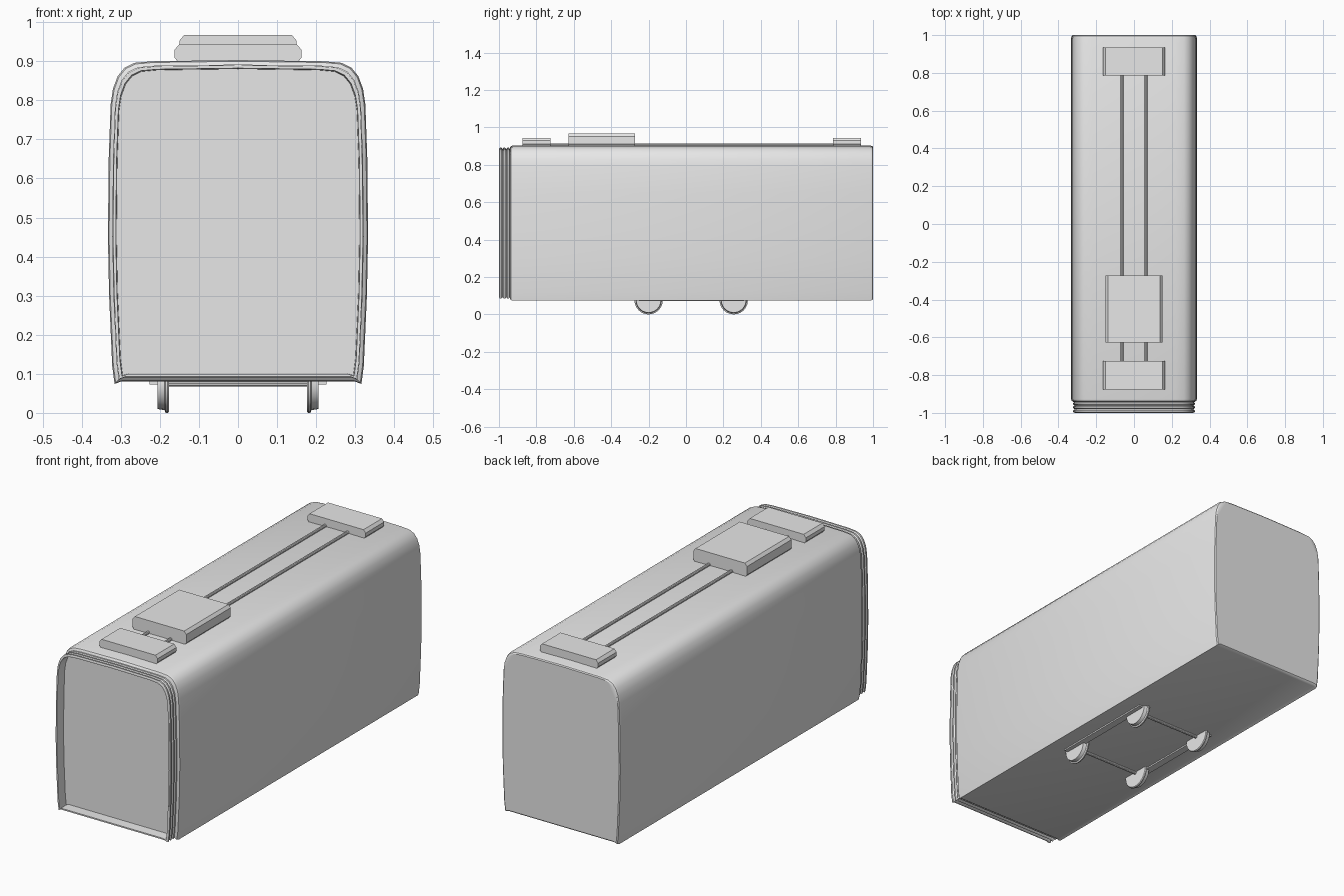
import bpy, bmesh, math
from mathutils import Matrix, Vector

old = bpy.data.objects.get("Cube")
if old:
    bpy.data.objects.remove(old, do_unlink=True)

grey = bpy.data.materials.new("plain grey")
grey.use_nodes = True
GREY = (0.8, 0.8, 0.8, 1)
grey.diffuse_color = GREY
grey.node_tree.nodes["Principled BSDF"].inputs["Base Color"].default_value = GREY


def finish(bm, name):
    bmesh.ops.recalc_face_normals(bm, faces=bm.faces)
    mesh = bpy.data.meshes.new(name)
    bm.to_mesh(mesh)
    bm.free()
    obj = bpy.data.objects.new(name, mesh)
    bpy.context.collection.objects.link(obj)
    mesh.materials.append(grey)
    bpy.ops.object.select_all(action='DESELECT')
    obj.select_set(True)
    bpy.context.view_layer.objects.active = obj
    bpy.ops.object.shade_smooth_by_angle(angle=math.radians(32))
    return obj


def loft(name, section, rings, caps=(True, True)):
    """Sweep an x-z section along y; each ring is (y, inset)."""
    bm = bmesh.new()
    mid = 0.48
    loops = []
    for y, d in rings:
        sx, sz = 1 - d / 0.33, 1 - d / 0.41
        loops.append([bm.verts.new((x * sx, y, mid + (z - mid) * sz)) for x, z in section])
    n = len(section)
    for a, b in zip(loops, loops[1:]):
        for i in range(n):
            j = (i + 1) % n
            bm.faces.new((a[i], a[j], b[j], b[i]))
    if caps[0]:
        bm.faces.new(loops[0])
    if caps[1]:
        bm.faces.new(loops[-1])
    return finish(bm, name)


def mirrored(half):
    return half + [(-x, z) for x, z in reversed(half) if x > 0]


def cylinder(name, radius, depth, location, axis, segments=12):
    bm = bmesh.new()
    turn = Vector((0, 0, 1)).rotation_difference(Vector(axis)).to_matrix().to_4x4()
    bmesh.ops.create_cone(bm, cap_ends=True, segments=segments, radius1=radius, radius2=radius,
                          depth=depth, matrix=Matrix.Translation(location) @ turn)
    return finish(bm, name)


def box(name, low, high):
    bm = bmesh.new()
    size = [b - a for a, b in zip(low, high)]
    centre = [(a + b) / 2 for a, b in zip(low, high)]
    bmesh.ops.create_cube(bm, size=1, matrix=Matrix.Translation(centre) @ Matrix.Diagonal((*size, 1)))
    return finish(bm, name)


# Carriage shell: flared sides, rounded roof shoulders
shell = mirrored([(0.3, 0.08), (0.316, 0.074), (0.322, 0.12), (0.33, 0.3), (0.333, 0.45),
                  (0.331, 0.65), (0.326, 0.79), (0.32, 0.83), (0.308, 0.862), (0.29, 0.884),
                  (0.265, 0.896), (0.22, 0.9), (0, 0.903)])
loft("carriage_body", shell,
     [(1, 0.008), (0.996, 0.003), (0.985, 0), (-0.925, 0), (-0.936, 0.003), (-0.942, 0.012)])

# Pleated gangway at the front, open with a recessed end wall
pleats = [(-0.94, 0.02)]
for k in range(3):
    y = -0.943 - k * 0.02
    pleats += [(y - 0.004, 0.011), (y - 0.012, 0.011), (y - 0.017, 0.018)]
pleats += [(-1, 0.013), (-1, 0.02), (-0.95, 0.022)]
loft("gangway_bellows", shell, pleats, caps=(False, True))

# Roof units with chamfered long edges
for name, w, y0, y1, top in (("front_roof_box", 0.163, -0.875, -0.725, 0.943),
                             ("rear_roof_box", 0.163, 0.787, 0.935, 0.943),
                             ("main_roof_unit", 0.15, -0.627, -0.273, 0.967)):
    c = 0.012
    prof = mirrored([(w - c, 0.895), (w, 0.91), (w, top - c * 1.2), (w - c, top)])
    bm = bmesh.new()
    face = bm.faces.new([bm.verts.new((x, y0, z)) for x, z in prof])
    out = bmesh.ops.extrude_face_region(bm, geom=[face])
    moved = [v for v in out["geom"] if isinstance(v, bmesh.types.BMVert)]
    bmesh.ops.translate(bm, verts=moved, vec=(0, y1 - y0, 0))
    # Close the end left behind by the extrusion
    bmesh.ops.holes_fill(bm, edges=bm.edges, sides=0)
    finish(bm, name)

# Roof conduits linking the units
for side, label in ((1, "left"), (-1, "right")):
    cylinder(label + "_roof_pipe", 0.008, 1.53, (side * 0.063, 0.03, 0.906), (0, 1, 0), 10)

# Running gear: side frames, flanged wheels and axles
for side, label in ((1, "left"), (-1, "right")):
    x0, x1 = sorted((side * 0.19, side * 0.227))
    box(label + "_side_frame", (x0, -0.25, 0.073), (x1, 0.31, 0.085))
for y, place in ((-0.2, "front"), (0.255, "rear")):
    cylinder(place + "_axle", 0.008, 0.38, (0, y, 0.075), (1, 0, 0), 10)
    for side, label in ((1, "left"), (-1, "right")):
        bm = bmesh.new()
        rings = []
        for x, r in ((0.176, 0.05), (0.176, 0.073), (0.18, 0.076), (0.185, 0.076),
                     (0.188, 0.069), (0.206, 0.066), (0.206, 0.05)):
            rings.append([bm.verts.new((side * x, y + r * math.cos(a), 0.076 + r * math.sin(a)))
                          for a in (math.tau * i / 24 for i in range(24))])
        for a, b in zip(rings, rings[1:]):
            for i in range(24):
                j = (i + 1) % 24
                bm.faces.new((a[i], a[j], b[j], b[i]))
        bm.faces.new(rings[0])
        bm.faces.new(rings[-1])
        finish(bm, f"{place}_{label}_wheel")
